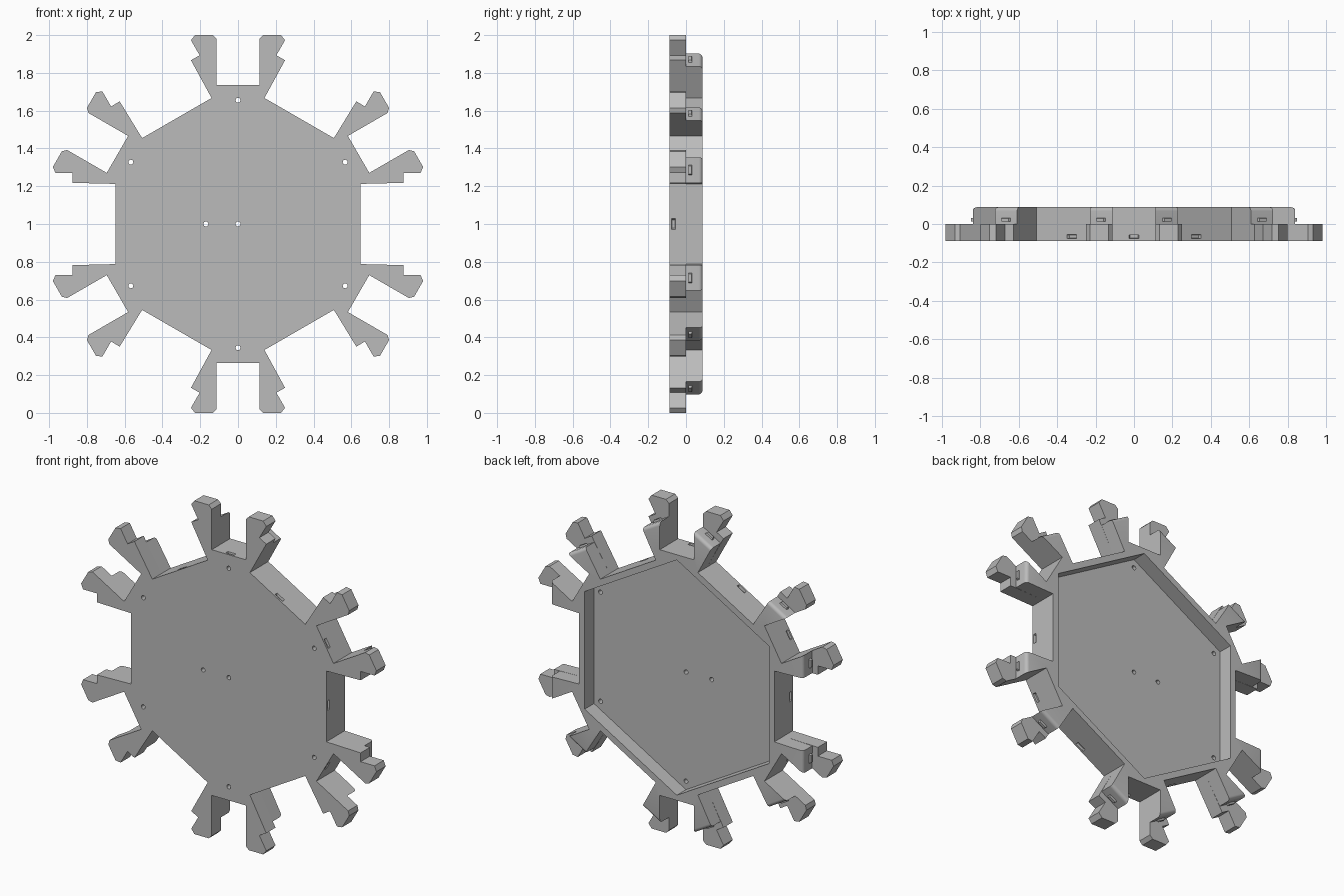
import bpy, bmesh, math
from mathutils import Matrix, Vector

if "Cube" in bpy.data.objects:
    bpy.data.objects.remove(bpy.data.objects["Cube"])

HALF = 0.0875      # half of the total thickness
CENTRE = 1.0       # height of the hexagon centre
APOTHEM = 0.645

grey = bpy.data.materials.new("plain_grey")
grey.use_nodes = True
grey.diffuse_color = (0.5, 0.5, 0.5, 1)
grey.node_tree.nodes["Principled BSDF"].inputs["Base Color"].default_value = (0.5, 0.5, 0.5, 1)


def finish(bm, name):
    bmesh.ops.recalc_face_normals(bm, faces=bm.faces)
    mesh = bpy.data.meshes.new(name)
    bm.to_mesh(mesh)
    bm.free()
    mesh.materials.append(grey)
    obj = bpy.data.objects.new(name, mesh)
    bpy.context.collection.objects.link(obj)
    return obj


def prism(bm, outline, y0, y1):
    front = [bm.verts.new((x, y0, z)) for x, z in outline]
    back = [bm.verts.new((x, y1, z)) for x, z in outline]
    bm.faces.new(front)
    bm.faces.new(back)
    n = len(outline)
    for i in range(n):
        j = (i + 1) % n
        bm.faces.new((front[i], front[j], back[j], back[i]))
    return back


def six_fold(arm):
    """Mirror one arm about its corner and repeat it round the hexagon."""
    corner = [(-x, z) for x, z in reversed(arm)] + arm
    points = []
    for k in range(6):
        c, s = math.cos(k * math.pi / 3), math.sin(k * math.pi / 3)
        points += [(x * c + z * s, CENTRE + z * c - x * s) for x, z in corner]
    return points


def block(bm, x, z, y, angle, depth):
    """Tapered snap block pointing along the angle in the xz plane."""
    geo = bmesh.ops.create_cube(bm, size=1)["verts"]
    for v in geo:
        taper = 0.65 if v.co.x * depth > 0 else 1
        v.co = Vector((v.co.x * 2 * abs(depth), v.co.y * 0.024 * taper, v.co.z * 0.066 * taper))
    place = Matrix.Translation((x, y, z)) @ Matrix.Rotation(-angle, 4, 'Y')
    bmesh.ops.transform(bm, matrix=place, verts=geo)


def cut(obj, cutter):
    mod = obj.modifiers.new("cut", 'BOOLEAN')
    mod.operation = 'DIFFERENCE'
    mod.solver = 'EXACT'
    mod.object = cutter
    bpy.context.view_layer.update()
    graph = bpy.context.evaluated_depsgraph_get()
    mesh = bpy.data.meshes.new_from_object(obj.evaluated_get(graph))
    obj.modifiers.clear()
    obj.data = mesh
    bpy.data.objects.remove(cutter)


# Front plate with the hooked arms
hook_arm = [(0.113, 0.737), (0.113, 0.98), (0.133, 1.0), (0.228, 1.0), (0.249, 0.973),
            (0.203, 0.893), (0.249, 0.867), (0.14, 0.667)]
bm = bmesh.new()
prism(bm, six_fold(hook_arm), -HALF, 0)
plate = finish(bm, "front_plate")

# Screw holes and snap recesses in the plate
bm = bmesh.new()
holes = [(0, 0), (-0.17, 0)]
holes += [(0.655 * math.sin(k * math.pi / 3), 0.655 * math.cos(k * math.pi / 3)) for k in range(6)]
for x, z in holes:
    ring = [(x + 0.013 * math.cos(t * math.pi / 8), CENTRE + z + 0.013 * math.sin(t * math.pi / 8))
            for t in range(16)]
    prism(bm, ring, -0.2, 0.1)
for k in range(12):
    a = k * math.pi / 6
    r = APOTHEM if k % 2 == 0 else 0.737
    block(bm, r * math.cos(a), CENTRE + r * math.sin(a), -0.066, a, -0.012)
cut(plate, finish(bm, "plate_cutter"))

# Back rim with shorter arms, rounded at the rear of each end
short_arm = [(0.113, 0.737), (0.113, 0.902), (0.23, 0.835), (0.14, 0.667)]
bm = bmesh.new()
back = prism(bm, six_fold(short_arm), 0, HALF)
ends = [bm.edges.get((back[k * 8 + i], back[k * 8 + i + 1])) for k in range(6) for i in (1, 5)]
bmesh.ops.bevel(bm, geom=ends, offset=0.02, segments=5, profile=0.5, affect='EDGES')
rim = finish(bm, "back_rim")

# Hexagonal pocket
bm = bmesh.new()
radius = (APOTHEM - 0.034) / math.cos(math.pi / 6)
hexagon = [(radius * math.sin(k * math.pi / 3), CENTRE + radius * math.cos(k * math.pi / 3))
           for k in range(6)]
prism(bm, hexagon, -0.1, 0.2)
cut(rim, finish(bm, "pocket_cutter"))

# Snap tabs on the arm ends
bm = bmesh.new()
for k in range(6):
    for side in (-1, 1):
        turn = math.pi / 2 - k * math.pi / 3
        base = Vector((0.868, -side * 0.1715))
        c, s = math.cos(turn), math.sin(turn)
        block(bm, base.x * c - base.y * s, CENTRE + base.x * s + base.y * c,
              0.022, turn - side * math.pi / 6, 0.012)
tabs = finish(bm, "snap_tabs")

# Smooth only the rounded arm ends
for obj in (plate, rim, tabs):
    bpy.ops.object.select_all(action='DESELECT')
    obj.select_set(True)
    bpy.context.view_layer.objects.active = obj
    bpy.ops.object.shade_smooth_by_angle(angle=math.radians(25))
